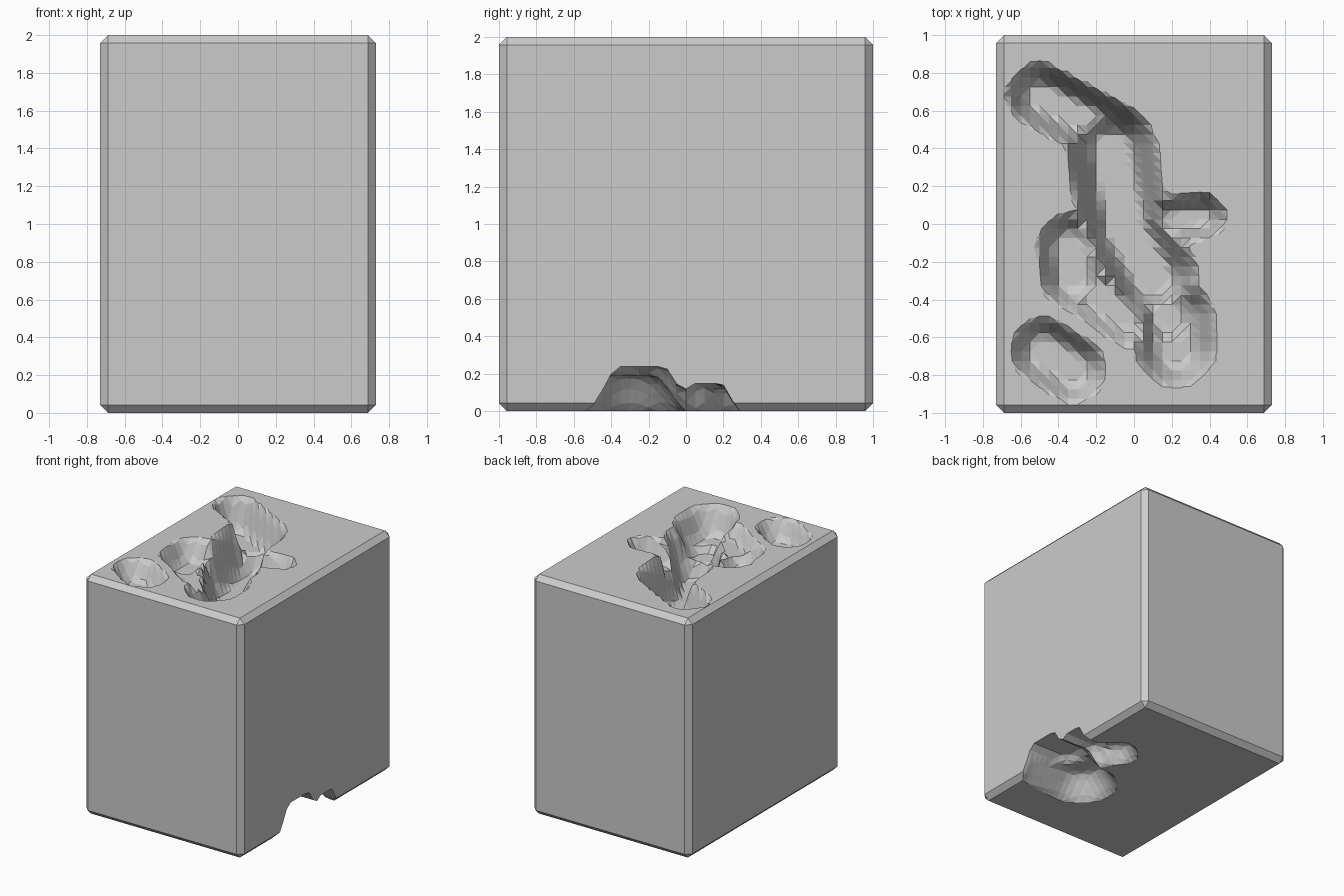
import bpy, bmesh
from mathutils import Vector

if "Cube" in bpy.data.objects:
    bpy.data.objects.remove(bpy.data.objects["Cube"], do_unlink=True)

WIDTH, DEPTH, HEIGHT, CHAMFER = 1.46, 2.0, 2.0, 0.042

stone = bpy.data.materials.new("light grey stone")
stone.use_nodes = True
grey = (0.6, 0.6, 0.6, 1)
stone.diffuse_color = grey
stone.node_tree.nodes["Principled BSDF"].inputs["Base Color"].default_value = grey


def make_object(name, bm):
    bmesh.ops.recalc_face_normals(bm, faces=bm.faces)
    mesh = bpy.data.meshes.new(name)
    bm.to_mesh(mesh)
    bm.free()
    mesh.materials.append(stone)
    obj = bpy.data.objects.new(name, mesh)
    bpy.context.collection.objects.link(obj)
    return obj


def hollow(point, troughs):
    """Depth of the eroded surface at a point: the deepest of all troughs."""
    deepest = 0
    for x1, y1, x2, y2, radius, depth in troughs:
        start, end = Vector((x1, y1)), Vector((x2, y2))
        axis = end - start
        s = max(0, min(1, (point - start).dot(axis) / axis.length_squared))
        t = max(0, min(1, 1.6 * (1 - (point - start - axis * s).length / radius)))
        deepest = max(deepest, depth * t * t * (3 - 2 * t))
    return deepest


def erosion_cutter(name, troughs, level, direction, size, center):
    """Closed solid whose eroded side dips into the block."""
    bm = bmesh.new()
    step = 0.05
    bmesh.ops.create_grid(bm, x_segments=round(size[0] / step),
                          y_segments=round(size[1] / step), size=0.5)
    for v in bm.verts:
        v.co.x = v.co.x * size[0] + center[0]
        v.co.y = v.co.y * size[1] + center[1]
        v.co.z = level + direction * (hollow(v.co.xy, troughs) - 0.012)
    bmesh.ops.triangulate(bm, faces=bm.faces)
    lid = bmesh.ops.extrude_face_region(bm, geom=bm.faces[:])["geom"]
    for v in lid:
        if isinstance(v, bmesh.types.BMVert):
            v.co.z = level - direction * 0.3
    cutter = make_object(name, bm)
    cutter.hide_render = True
    return cutter


# Chamfered block
bm = bmesh.new()
bmesh.ops.create_cube(bm, size=1)
for v in bm.verts:
    v.co = Vector((v.co.x * WIDTH, v.co.y * DEPTH, (v.co.z + 0.5) * HEIGHT))
bmesh.ops.bevel(bm, geom=bm.edges[:], offset=CHAMFER, segments=1, affect='EDGES')
block = make_object("eroded_block", bm)

# Winding basin and small pit in the top: start, end, radius, depth
top_troughs = [
    (-0.50, 0.68, -0.12, 0.48, 0.18, 0.28),
    (-0.12, 0.40, -0.06, 0.05, 0.25, 0.42),
    (-0.06, 0.00, 0.10, -0.28, 0.25, 0.42),
    (0.10, 0.00, 0.36, 0.04, 0.13, 0.20),
    (0.12, -0.25, 0.18, -0.50, 0.19, 0.30),
    (0.21, -0.50, 0.22, -0.65, 0.23, 0.24),
    (-0.34, -0.12, -0.32, -0.28, 0.19, 0.18),
    (-0.22, -0.36, -0.02, -0.50, 0.17, 0.12),
    (-0.48, -0.67, -0.32, -0.77, 0.19, 0.17),
]
# Undercut at the foot of the left side
foot_troughs = [
    (0.50, -0.24, 0.90, -0.24, 0.30, 0.25),
    (0.50, 0.10, 0.90, 0.12, 0.19, 0.16),
    (0.60, -0.06, 0.90, -0.06, 0.22, 0.13),
    (0.30, -0.30, 0.60, -0.26, 0.32, 0.20),
    (0.40, 0.25, 0.55, 0.10, 0.20, 0.13),
]
cutters = [
    erosion_cutter("top_cutter", top_troughs, HEIGHT, -1, (1.40, 1.95), (0, 0)),
    erosion_cutter("foot_cutter", foot_troughs, 0, 1, (1.20, 1.40), (0.35, 0)),
]

# Carve both hollows, then bake the result
for cutter in cutters:
    cut = block.modifiers.new(cutter.name, 'BOOLEAN')
    cut.operation, cut.solver, cut.object = 'DIFFERENCE', 'EXACT', cutter
graph = bpy.context.evaluated_depsgraph_get()
carved = bpy.data.meshes.new_from_object(block.evaluated_get(graph))
block.modifiers.clear()
block.data = carved
for cutter in cutters:
    bpy.data.objects.remove(cutter, do_unlink=True)
